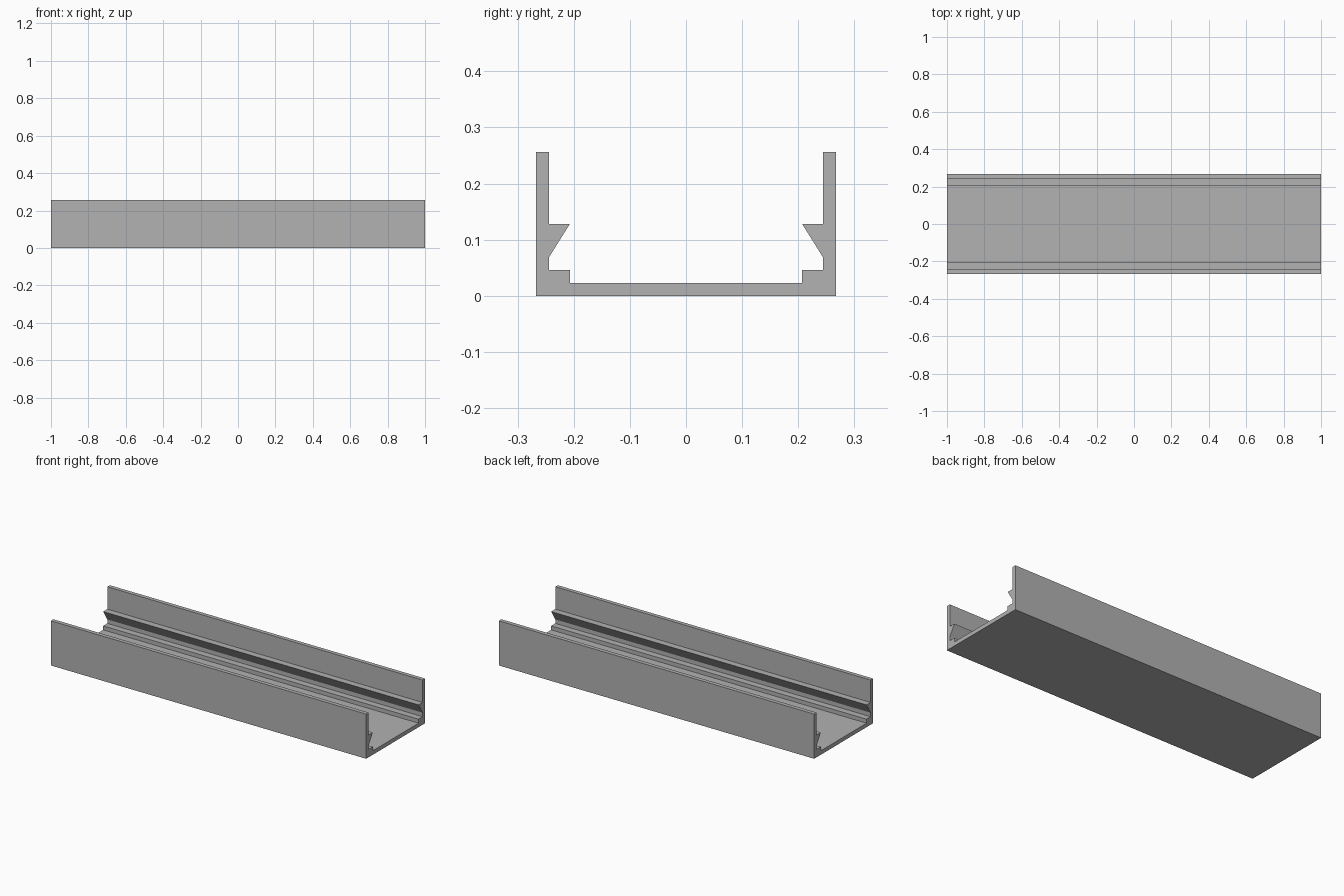
import bpy
import bmesh

cube = bpy.data.objects.get("Cube")
if cube:
    bpy.data.objects.remove(cube, do_unlink=True)

LENGTH = 2.0

# Plain grey finish
grey = bpy.data.materials.new("grey")
grey.use_nodes = True
colour = (0.445, 0.445, 0.445, 1)
grey.diffuse_color = colour
grey.node_tree.nodes["Principled BSDF"].inputs["Base Color"].default_value = colour

# Half of the channel cross-section (y, z), from the floor out to the outer base:
# floor, ledge, clip hook, wall
half = [
    (0.207, 0.023), (0.207, 0.046), (0.244, 0.046), (0.244, 0.069),
    (0.207, 0.128), (0.244, 0.128), (0.244, 0.256), (0.267, 0.256),
    (0.267, 0.0),
]
profile = half + [(-y, z) for y, z in reversed(half)]

# Extrude the closed cross-section along x
bm = bmesh.new()
end = bm.faces.new([bm.verts.new((-LENGTH / 2, y, z)) for y, z in profile])
extruded = bmesh.ops.extrude_face_region(bm, geom=[end], use_keep_orig=True)
moved = [v for v in extruded["geom"] if isinstance(v, bmesh.types.BMVert)]
bmesh.ops.translate(bm, verts=moved, vec=(LENGTH, 0, 0))
bmesh.ops.recalc_face_normals(bm, faces=bm.faces)

mesh = bpy.data.meshes.new("channel_rail")
bm.to_mesh(mesh)
bm.free()
mesh.materials.append(grey)
rail = bpy.data.objects.new("channel_rail", mesh)
bpy.context.collection.objects.link(rail)
